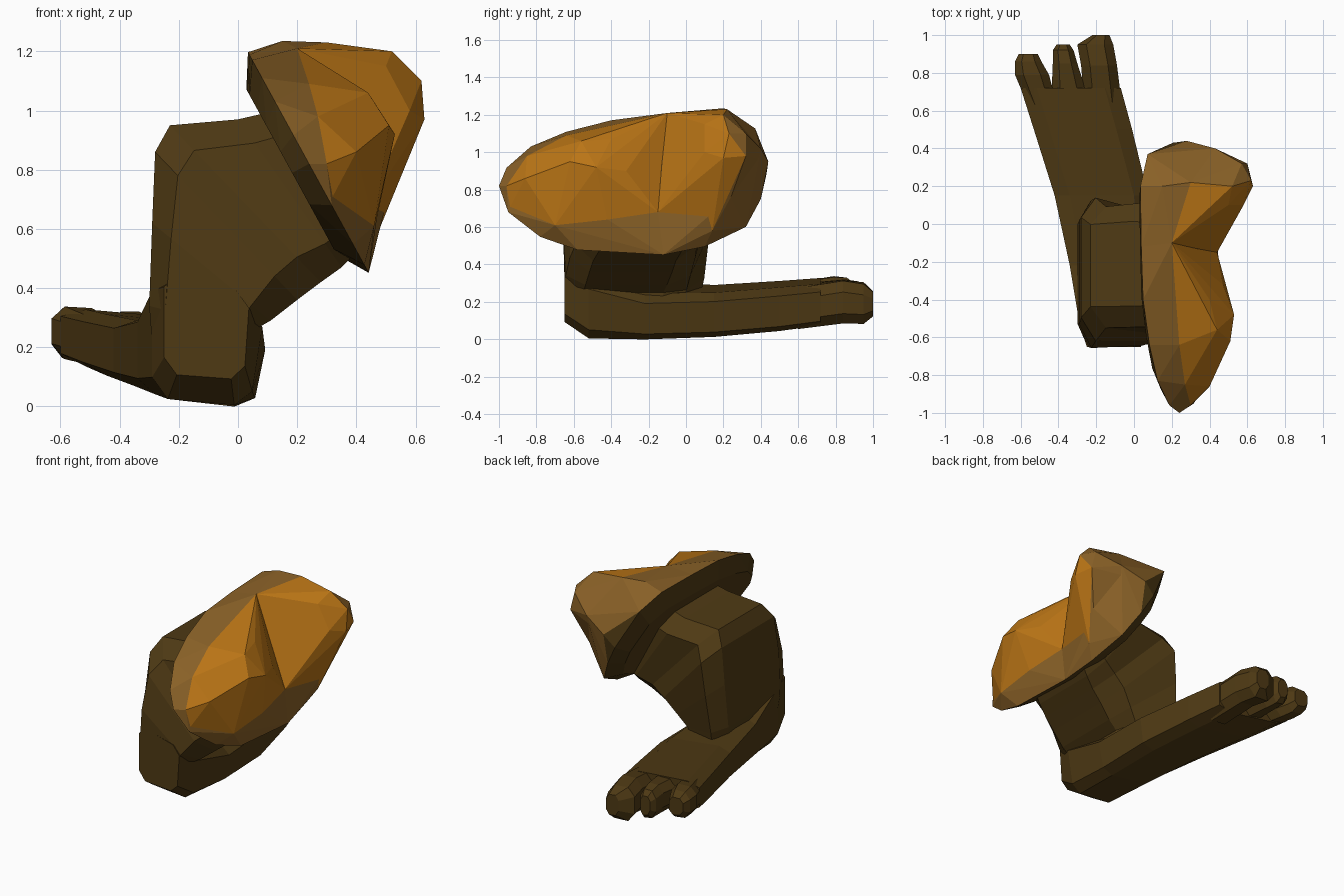
import bpy, bmesh
from mathutils import Vector as V


def material(name, rgb):
    m = bpy.data.materials.new(name)
    m.diffuse_color = (*rgb, 1)
    return m


DARK = material("dark_brown", (0.078, 0.042, 0.007))
MID = material("mid_brown", (0.25, 0.118, 0.020))
ORANGE = material("orange", (0.50, 0.18, 0.008))


def finish(name, bm, mats):
    bmesh.ops.recalc_face_normals(bm, faces=bm.faces)
    me = bpy.data.meshes.new(name)
    bm.to_mesh(me)
    bm.free()
    for m in mats:
        me.materials.append(m)
    ob = bpy.data.objects.new(name, me)
    bpy.context.collection.objects.link(ob)
    return ob


def loft(name, sections, cut=0.25):
    """Skin four-cornered sections, each chamfered to eight sides."""
    bm = bmesh.new()
    rings = []
    for corners in sections:
        c = [V(p) for p in corners]
        pts = []
        for i in range(4):
            a, b = c[i], c[(i + 1) % 4]
            pts += [a.lerp(b, cut), b.lerp(a, cut)]
        rings.append([bm.verts.new(p) for p in pts])
    for r, s in zip(rings, rings[1:]):
        for i in range(8):
            j = (i + 1) % 8
            bm.faces.new((r[i], r[j], s[j], s[i]))
    bm.faces.new(rings[0])
    bm.faces.new(rings[-1])
    return finish(name, bm, [DARK])


def across(y, xl, xr, bl, br, tl, tr, tuck=0.0):
    """Section facing y: left and right x, then bottom and top heights."""
    return [(xl, y, bl), (xr - tuck, y, br), (xr, y, tr), (xl, y, tl)]


# Foot, tilted so the outer side rides higher
loft("foot", [across(*s) for s in (
    (-0.65, -0.25, 0.04, 0.11, 0.09, 0.46, 0.38, 0.02),
    (-0.52, -0.29, 0.09, 0.03, 0.00, 0.46, 0.32, 0.05),
    (-0.22, -0.34, 0.10, 0.05, -0.01, 0.33, 0.23, 0.05),
    (0.15, -0.42, 0.08, 0.08, 0.00, 0.30, 0.24, 0.03),
    (0.50, -0.53, -0.01, 0.12, 0.03, 0.32, 0.27),
    (0.72, -0.60, -0.07, 0.15, 0.06, 0.335, 0.29))], 0.16)

# Three toes
TOES = {
    "outer_toe": ((0.60, -0.55, -0.40, 0.15, 0.12, 0.31, 0.30),
                  (0.79, -0.63, -0.45, 0.17, 0.13, 0.34, 0.33),
                  (0.86, -0.63, -0.49, 0.17, 0.15, 0.33, 0.33),
                  (0.90, -0.61, -0.51, 0.20, 0.18, 0.30, 0.30)),
    "middle_toe": ((0.60, -0.44, -0.22, 0.13, 0.08, 0.30, 0.29),
                   (0.85, -0.43, -0.30, 0.14, 0.11, 0.32, 0.32),
                   (0.92, -0.43, -0.32, 0.14, 0.12, 0.31, 0.31),
                   (0.95, -0.41, -0.34, 0.17, 0.15, 0.28, 0.28)),
    "inner_toe": ((0.60, -0.26, -0.06, 0.07, 0.05, 0.29, 0.27),
                  (0.84, -0.28, -0.09, 0.10, 0.08, 0.32, 0.31),
                  (0.95, -0.30, -0.11, 0.09, 0.08, 0.31, 0.29),
                  (1.00, -0.22, -0.13, 0.13, 0.12, 0.26, 0.25)),
}
for toe, rows in TOES.items():
    loft(toe, [across(*r) for r in rows])


# Shin bending over at the knee, narrower on the inside of the bend
def bend(xo, zo, xi, zi, y0, y1, n0, n1):
    return [(xo, y0, zo), (xi, n0, zi), (xi, n1, zi), (xo, y1, zo)]


loft("bent_leg", [bend(*s) for s in (
    (-0.28, 0.08, 0.03, 0.08, -0.58, 0.06, -0.58, -0.05),
    (-0.30, 0.34, 0.04, 0.25, -0.65, 0.12, -0.65, -0.02),
    (-0.29, 0.62, 0.11, 0.29, -0.66, 0.15, -0.64, 0.00),
    (-0.28, 0.86, 0.20, 0.36, -0.62, 0.16, -0.62, 0.03),
    (-0.23, 0.95, 0.28, 0.42, -0.54, 0.10, -0.60, 0.05),
    (0.00, 0.97, 0.35, 0.47, -0.54, 0.12, -0.57, 0.08),
    (0.13, 1.00, 0.40, 0.52, -0.53, 0.10, -0.55, 0.10))], 0.16)

# Thigh: tilted oval plate, its rim given as (y, distance up the slope)
CENTRE, UP, OUT = V((0.24, 0, 0.82)), V((-0.48, 0, 0.877)), V((0.877, 0, 0.48))
RIM = [(-1.00, 0.0), (-0.96, 0.11), (-0.83, 0.24), (-0.64, 0.33), (-0.40, 0.40),
       (-0.12, 0.42), (0.20, 0.43), (0.37, 0.35), (0.43, 0.07), (0.40, -0.08),
       (0.32, -0.25), (0.10, -0.37), (-0.12, -0.42), (-0.58, -0.39),
       (-0.78, -0.31), (-0.95, -0.16)]


def rim_points(keep):
    pts = []
    for y, v in RIM:
        if keep(y):
            pts.append(CENTRE + UP * v + V((0, y, 0)))
            inner_y = y if abs(y + 0.12) < 0.01 else -0.28 + (y + 0.28) * 0.88
            pts.append(CENTRE + UP * v * 0.75 - OUT * 0.065 + V((0, inner_y, 0)))
    return pts


def muscle(name, points, dome):
    """Faceted hull: domes orange, plates mid brown with a dark underside."""
    bm = bmesh.new()
    for p in points:
        bm.verts.new(p)
    res = bmesh.ops.convex_hull(bm, input=bm.verts)
    junk = {g for g in res["geom_interior"] + res["geom_unused"]
            if isinstance(g, bmesh.types.BMVert)}
    bmesh.ops.delete(bm, geom=list(junk), context='VERTS')
    bmesh.ops.dissolve_limit(bm, angle_limit=0.06, verts=bm.verts, edges=bm.edges)
    bmesh.ops.recalc_face_normals(bm, faces=bm.faces)
    for f in bm.faces:
        if dome:
            behind = f.normal.y > 0.3 and f.calc_center_median().y > 0.2
            f.material_index = 1 if behind else 2
        else:
            f.material_index = 1 if f.normal.dot(OUT) > 0.05 else 0
    return finish(name, bm, [DARK, MID, ORANGE])


# Crease shared by both halves, and the foot line of each dome
CREASE = [(0.20, -0.10, 1.21), (0.33, -0.13, 0.93), (0.44, -0.15, 0.68)]
FRONT_BASE = [(0.46, -0.70, 0.61), (0.31, -0.95, 0.69), (0.30, -0.96, 0.82),
              (0.27, -0.85, 0.98), (0.24, -0.64, 1.09), (0.31, -0.36, 1.10),
              (0.47, -0.42, 0.64)]
REAR_BASE = [(0.47, 0.14, 0.58), (0.52, 0.24, 0.76), (0.43, 0.40, 1.02),
             (0.28, 0.44, 0.95), (0.30, 0.22, 1.23), (0.15, 0.20, 1.235)]

muscle("front_thigh_plate", rim_points(lambda y: y < -0.1) + CREASE + FRONT_BASE, False)
muscle("front_thigh_dome", FRONT_BASE + CREASE + [
    (0.53, -0.48, 0.92), (0.51, -0.62, 0.95), (0.40, -0.86, 0.86),
    (0.44, -0.56, 1.06), (0.47, -0.32, 0.90), (0.40, -0.40, 1.07)], True)

muscle("rear_thigh_plate", rim_points(lambda y: y > -0.13) + CREASE + REAR_BASE, False)
muscle("rear_thigh_dome", REAR_BASE + CREASE + [
    (0.63, 0.20, 0.97), (0.62, 0.23, 1.10), (0.60, 0.32, 0.98),
    (0.57, 0.32, 1.10), (0.52, 0.20, 1.20), (0.58, 0.10, 1.00),
    (0.50, 0.10, 1.15)], True)
